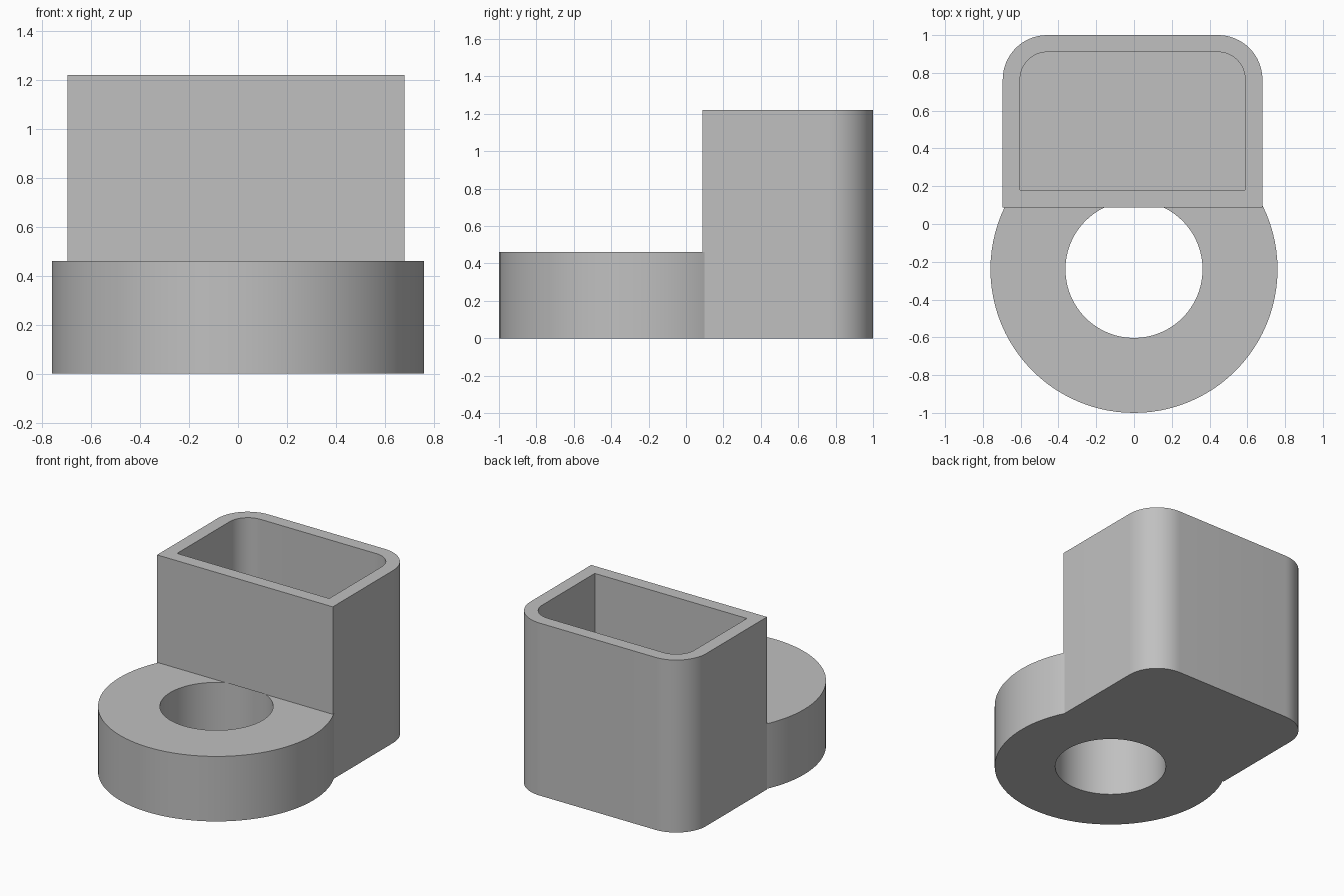
import bpy, bmesh, math

old = bpy.data.objects.get("Cube")
if old:
    bpy.data.objects.remove(old, do_unlink=True)

grey = bpy.data.materials.new("plain grey")
grey.use_nodes = True
colour = (0.53, 0.53, 0.53, 1)
grey.diffuse_color = colour
grey.node_tree.nodes["Principled BSDF"].inputs["Base Color"].default_value = colour

RING_Y = -0.24
BASE_TOP, TOWER_TOP = 0.46, 1.22


def circle(radius, steps=96):
    return [(radius * math.cos(2 * math.pi * i / steps),
             RING_Y + radius * math.sin(2 * math.pi * i / steps)) for i in range(steps)]


def back_rounded(x0, x1, y0, y1, r, steps=16):
    """Rectangle with square front corners and rounded back corners."""
    pts = [(x0, y0), (x1, y0)]
    for cx, start in ((x1 - r, 0), (x0 + r, math.pi / 2)):
        for i in range(steps + 1):
            a = start + math.pi / 2 * i / steps
            pts.append((cx + r * math.cos(a), y1 - r + r * math.sin(a)))
    return pts


def prism(name, outline, z0, z1):
    bm = bmesh.new()
    face = bm.faces.new([bm.verts.new((x, y, z0)) for x, y in outline])
    new = bmesh.ops.extrude_face_region(bm, geom=[face])["geom"]
    bmesh.ops.translate(bm, vec=(0, 0, z1 - z0),
                        verts=[v for v in new if isinstance(v, bmesh.types.BMVert)])
    bmesh.ops.recalc_face_normals(bm, faces=bm.faces)
    mesh = bpy.data.meshes.new(name)
    bm.to_mesh(mesh)
    bm.free()
    mesh.materials.append(grey)
    obj = bpy.data.objects.new(name, mesh)
    bpy.context.collection.objects.link(obj)
    return obj


def combine(target, tool, operation):
    mod = target.modifiers.new(operation.lower(), "BOOLEAN")
    mod.operation, mod.solver, mod.object = operation, "EXACT", tool
    bpy.context.view_layer.objects.active = target
    bpy.ops.object.modifier_apply(modifier=mod.name)
    bpy.data.objects.remove(tool, do_unlink=True)


# Round base joined to the tall holder
body = prism("holder_with_ring_base", circle(0.76), 0, BASE_TOP)
tower = prism("tower", back_rounded(-0.695, 0.68, 0.088, 1, 0.235), 0, TOWER_TOP)
combine(body, tower, "UNION")

# Round hole through the base, running a little under the tower wall
hole = prism("hole_cutter", circle(0.363), -0.1, BASE_TOP + 0.0005)
combine(body, hole, "DIFFERENCE")

# Open pocket in the tower, down to the level of the base top
pocket = prism("pocket_cutter", back_rounded(-0.603, 0.588, 0.18, 0.91, 0.143),
               BASE_TOP, TOWER_TOP + 0.1)
combine(body, pocket, "DIFFERENCE")

# Smooth curves, sharp edges
bpy.ops.object.select_all(action="DESELECT")
body.select_set(True)
bpy.context.view_layer.objects.active = body
bpy.ops.object.shade_smooth_by_angle(angle=math.radians(20))
